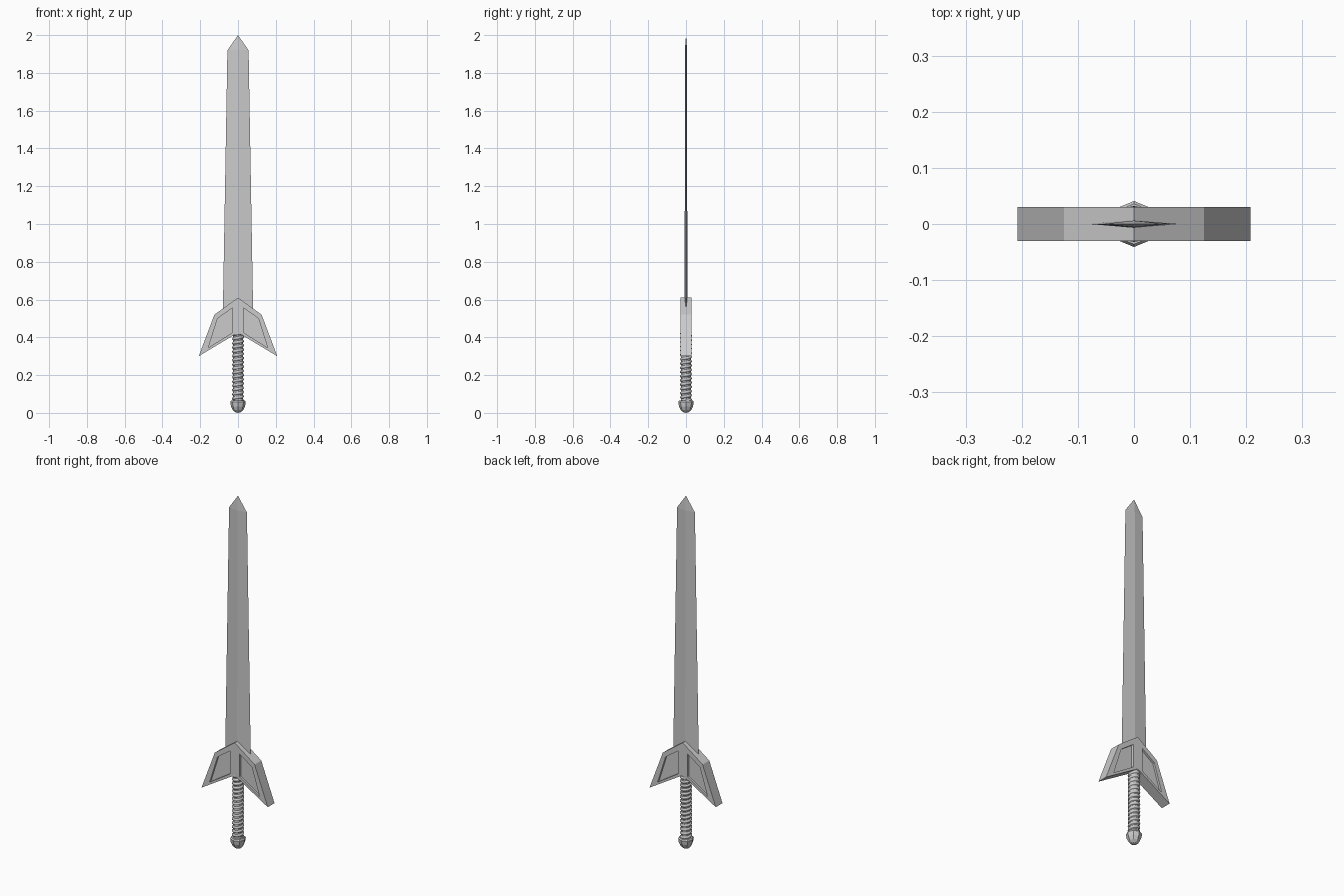
import bpy, bmesh, math

cube = bpy.data.objects.get("Cube")
if cube:
    bpy.data.objects.remove(cube)

# One plain steel colour
steel = bpy.data.materials.new("steel_grey")
steel.use_nodes = True
colour = (0.6, 0.6, 0.6, 1)
steel.diffuse_color = colour
steel.node_tree.nodes["Principled BSDF"].inputs["Base Color"].default_value = colour


def add_object(name, data):
    obj = bpy.data.objects.new(name, data)
    bpy.context.collection.objects.link(obj)
    data.materials.append(steel)
    return obj


def mesh_object(name, bm):
    bmesh.ops.recalc_face_normals(bm, faces=bm.faces)
    mesh = bpy.data.meshes.new(name)
    bm.to_mesh(mesh)
    bm.free()
    return add_object(name, mesh)


def lathe(name, profile, sides):
    """Turn a (radius, height) profile around the z axis."""
    bm = bmesh.new()
    verts = [bm.verts.new((r, 0, z)) for r, z in profile]
    edges = [bm.edges.new(pair) for pair in zip(verts, verts[1:])]
    bmesh.ops.spin(bm, geom=verts + edges, cent=(0, 0, 0), axis=(0, 0, 1),
                   angle=math.tau, steps=sides, use_duplicate=False)
    bmesh.ops.remove_doubles(bm, verts=bm.verts, dist=0.0005)
    return mesh_object(name, bm)


# Blade: tapered diamond section closing to a point
bm = bmesh.new()
rings = []
for half_width, half_depth, z in ((0.08, 0.007, 0.54), (0.056, 0.006, 1.92)):
    rings.append([bm.verts.new(p) for p in (
        (half_width, 0, z), (0, half_depth, z), (-half_width, 0, z), (0, -half_depth, z))])
tip = bm.verts.new((0, 0, 2))
bm.faces.new(rings[0])
for i in range(4):
    j = (i + 1) % 4
    bm.faces.new((rings[0][i], rings[0][j], rings[1][j], rings[1][i]))
    bm.faces.new((rings[1][i], rings[1][j], tip))
mesh_object("blade", bm)

# Guard: one quarter with a recessed panel, mirrored across x and y
outline = ((0, 0.61), (0.125, 0.52), (0.208, 0.30), (0, 0.425))
panel = ((0.03, 0.555), (0.108, 0.50), (0.157, 0.345), (0.03, 0.425))
bm = bmesh.new()


def loop_at(points, y):
    return [bm.verts.new((x, y, z)) for x, z in points]


middle, rim = loop_at(outline, 0), loop_at(outline, -0.03)
lip, floor = loop_at(panel, -0.03), loop_at(panel, -0.018)
for i in range(4):
    j = (i + 1) % 4
    if i < 3:
        bm.faces.new((middle[i], middle[j], rim[j], rim[i]))
    bm.faces.new((rim[i], rim[j], lip[j], lip[i]))
    bm.faces.new((lip[i], lip[j], floor[j], floor[i]))
bm.faces.new(floor)
guard = mesh_object("guard", bm)
mirror = guard.modifiers.new("mirror", "MIRROR")
mirror.use_axis = (True, True, False)

# Grip core with a cord wound around it
lathe("grip_core", ((0, 0.05), (0.026, 0.05), (0.026, 0.45), (0, 0.45)), 16)

turns, steps = 16, 16
cord = bpy.data.curves.new("grip_cord", "CURVE")
cord.dimensions = "3D"
cord.bevel_depth = 0.009
cord.bevel_resolution = 1
cord.use_fill_caps = True
spline = cord.splines.new("POLY")
spline.points.add(turns * steps)
for i, point in enumerate(spline.points):
    a = math.tau * i / steps
    z = 0.065 + 0.36 * i / (turns * steps)
    point.co = (0.023 * math.cos(a), 0.023 * math.sin(a), z, 1)
add_object("grip_cord", cord)

# Pommel: eight-sided rounded cap
pommel = lathe("pommel", ((0, 0.065), (0.036, 0.065), (0.041, 0.058), (0.037, 0.035),
                          (0.028, 0.016), (0.015, 0.004), (0, 0)), 8)
